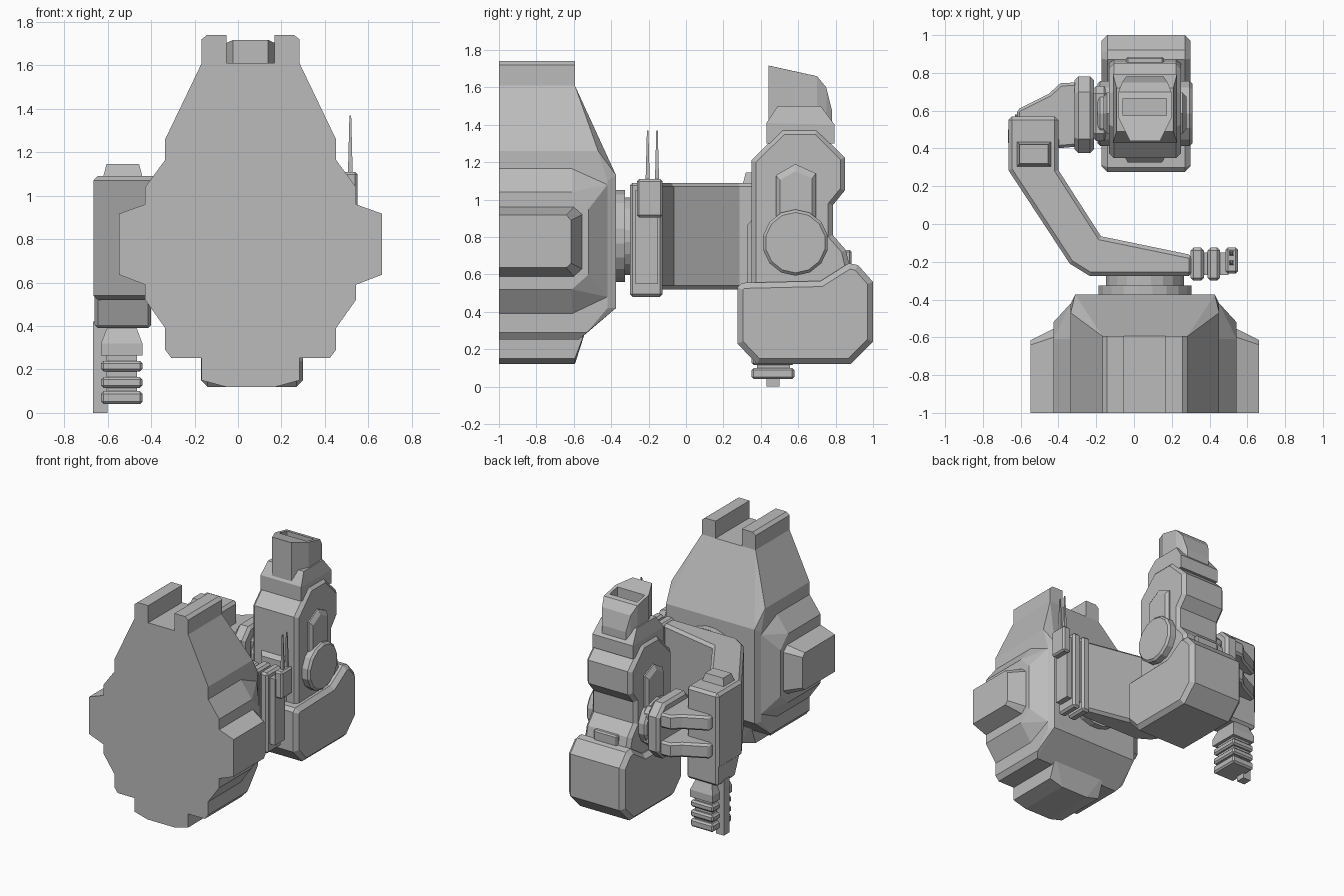
import bpy, bmesh, math
from mathutils import Vector

if "Cube" in bpy.data.objects:
    bpy.data.objects.remove(bpy.data.objects["Cube"], do_unlink=True)

grey = bpy.data.materials.new("plain grey")
grey.use_nodes = True
grey.diffuse_color = (0.5, 0.5, 0.5, 1)
grey.node_tree.nodes["Principled BSDF"].inputs["Base Color"].default_value = (0.5, 0.5, 0.5, 1)

CX = 0.058   # shared centre line of shield and head


def finish(name, bm, bevel=0, limit=60):
    bmesh.ops.recalc_face_normals(bm, faces=bm.faces)
    mesh = bpy.data.meshes.new(name)
    bm.to_mesh(mesh)
    bm.free()
    mesh.materials.append(grey)
    ob = bpy.data.objects.new(name, mesh)
    bpy.context.collection.objects.link(ob)
    if bevel:
        mod = ob.modifiers.new("chamfer", 'BEVEL')
        mod.width = bevel
        mod.segments = 1
        mod.limit_method = 'ANGLE'
        mod.angle_limit = math.radians(limit)
    return ob


def hull(name, pts, bevel=0):
    """Convex solid around the given points."""
    bm = bmesh.new()
    for p in pts:
        bm.verts.new(p)
    res = bmesh.ops.convex_hull(bm, input=bm.verts[:])
    loose = {g for g in res["geom_interior"] if isinstance(g, bmesh.types.BMVert)}
    bmesh.ops.delete(bm, geom=list(loose), context='VERTS')
    bmesh.ops.dissolve_limit(bm, angle_limit=0.03, verts=bm.verts[:], edges=bm.edges[:])
    return finish(name, bm, bevel, 25)


def both(pts):
    """Mirror (half width, y, z) points about the centre line."""
    return [(CX + s * h, y, z) for h, y, z in pts for s in (-1, 1)]


def prism(name, profile, axis, lo, hi, bevel=0):
    """Extrude a 2D profile along an axis."""
    def place(p, t):
        return {'x': (t, *p), 'y': (p[0], t, p[1]), 'z': (*p, t)}[axis]
    bm = bmesh.new()
    ends = [[bm.verts.new(place(p, t)) for p in profile] for t in (lo, hi)]
    for ring in ends:
        bm.faces.new(ring)
    n = len(profile)
    for i in range(n):
        j = (i + 1) % n
        bm.faces.new((ends[0][i], ends[0][j], ends[1][j], ends[1][i]))
    return finish(name, bm, bevel)


def box(name, x, y, z, bevel=0):
    return prism(name, [(x[0], y[0]), (x[1], y[0]), (x[1], y[1]), (x[0], y[1])], 'z', *z, bevel)


def disc(name, centre, r, axis, lo, hi, sides, bevel=0):
    ring = [(centre[0] + r * math.cos(math.tau * (i + .5) / sides),
             centre[1] + r * math.sin(math.tau * (i + .5) / sides)) for i in range(sides)]
    return prism(name, ring, axis, lo, hi, bevel)


# Shield: tapered core, stepped sides, horns and lower tab
hull("shield_core", both([
    (.225, -1, 1.61), (.393, -1, 1.26), (.393, -1, .29), (.365, -1, .253),
    (.225, -.594, 1.61), (.393, -.47, 1.26), (.393, -.42, 1.1), (.37, -.374, 1.13),
    (.37, -.374, .42), (.393, -.42, .42), (.393, -.53, .29), (.365, -.57, .253)]))
hull("shield_tab", both([
    (.225, -1, .32), (.225, -1, .15), (.115, -1, .12),
    (.225, -.53, .32), (.225, -.594, .15), (.115, -.594, .12)]))
for s, side in ((-1, "right"), (1, "left")):
    prism(f"shield_horn_{side}", [(CX + s * h, z) for h, z in (
        (.11, 1.58), (.225, 1.58), (.225, 1.72), (.2, 1.74), (.11, 1.74))], 'y', -1, -.594)
    hull(f"shield_step_{side}", [(CX + s * h, y, z) for h, y, a, b in (
        (.3, -1, .39, 1.165), (.393, -1, .39, 1.165), (.393, -.61, .39, 1.165),
        (.3, -.61, .39, 1.165), (.393, -.42, .48, 1.08), (.3, -.42, .48, 1.08),
        (.485, -1, .52, 1.04), (.485, -.61, .52, 1.04), (.485, -.52, .6, .95))
        for z in (a, b)])
    hull(f"shield_pod_{side}", [(CX + s * h, y, z) for h, y, a, b in (
        (.45, -1, .59, .96), (.485, -1, .59, .96), (.485, -.6, .59, .96),
        (.485, -.555, .63, .92), (.45, -.555, .63, .92),
        (.605, -1, .636, .917), (.605, -.64, .636, .917), (.605, -.615, .66, .89))
        for z in (a, b)])

# Pivot rings between shield and arm
disc("pivot_ring_large", (CX, .805), .25, 'y', -.4, -.325, 20)
disc("pivot_ring_small", (CX, .805), .21, 'y', -.33, -.26, 20)

# Bent arm and its rear post
prism("arm", [(-.665, .57), (-.665, .285), (-.34, -.21), (-.235, -.275), (.31, -.275),
              (.31, -.165), (-.175, -.065), (-.4, .285), (-.4, .57)], 'z', .52, 1.09, .02)
prism("post_lower", [(.29, .6), (.29, .535), (.35, .39), (.55, .39), (.57, .41), (.57, .6)],
      'x', -.66, -.4, .015)
hull("post_cap", [(x, y, z) for z, e in ((1.07, 0), (1.145, .02))
                  for x in (-.625 + e, -.435 - e) for y in (.3 + e, .44 - e)])

# Ribbed grip with side strip
hull("grip_top", [(x, y, z) for z, e in ((.4, .03), (.32, 0), (.265, 0))
                  for x in (-.63 + e, -.44 - e) for y in (.35 + e, .58 - e)])
box("grip_core", (-.605, -.465), (.38, .555), (.05, .3))
for i, (lo, hi) in enumerate(((.04, .1), (.115, .165), (.19, .24))):
    box(f"grip_rib_{i + 1}", (-.63, -.44), (.35, .58), (lo, hi), .012)
box("grip_strip", (-.667, -.6), (.43, .5), (0, .42))

# Clamp plates, radio box and aerials at the arm tip
box("clamp_plate_inner", (.3, .37), (-.3, -.125), (.48, 1.09), .015)
box("clamp_plate_outer", (.39, .455), (-.3, -.125), (.48, 1.09), .015)
box("clamp_spacer", (.36, .5), (-.27, -.15), (.55, 1.05))
box("radio_box", (.485, .55), (-.262, -.125), (.905, 1.11), .012)
for i, y in enumerate((-.205, -.155)):
    hull(f"aerial_{i + 1}", [(.517 + sx * r, y + sy * r, z) for z, r in ((1.1, .011), (1.37, .004))
                             for sx in (-1, 1) for sy in (-1, 1)])

# Head: drum, upper body, neck and slotted top
HX = .064
prism("head_drum", [(.275, .53), (.3, .555), (.72, .565), (.87, .66), (.92, .65), (1, .56),
                    (1, .24), (.88, .12), (.38, .12), (.275, .23)],
      'x', HX - .235, HX + .235, .03)
prism("head_body", [(.35, .5), (.35, 1.21), (.515, 1.374), (.7, 1.374), (.85, 1.225), (.85, 1.05),
                    (.785, .97), (.785, .81), (.855, .73), (.885, .6), (.8, .5)],
      'x', CX - .19, CX + .19, .025)
hull("head_chin", both([(.11, .36, .9), (.09, .325, .86), (.11, .36, .54), (.09, .325, .54),
                        (.11, .4, .9), (.11, .4, .54)]))
box("rear_latch", (CX - .1, CX + .1), (.8, .885), (.63, .73), .01)
hull("head_neck", both([(.17, .43, 1.3), (.17, .43, 1.41), (.15, .49, 1.5), (.15, .72, 1.5),
                        (.17, .795, 1.4), (.17, .795, 1.3)]))
top = hull("head_top", both([(h, y, z) for h, y, t in (
    (.08, .44, 1.717), (.14, .56, 1.69), (.14, .7, 1.66), (.12, .75, 1.6), (.1, .78, 1.48))
    for z in (1.38, t)]))
cutter = box("slot_cutter", (CX - .115, CX + .115), (.575, .665), (1.58, 1.8))
cutter.hide_render = True
cutter.hide_viewport = True
cutter.display_type = 'WIRE'
cut = top.modifiers.new("slot", 'BOOLEAN')
cut.operation = 'DIFFERENCE'
cut.object = cutter

# Side discs and raised panels on the head
for s, side in ((-1, "right"), (1, "left")):
    disc(f"side_disc_{side}", (.585, .77), .177, 'x',
         *sorted((CX + s * .17, CX + s * .252)), 14, .015)
    panel = [(.48, .85), (.48, 1.13), (.585, 1.19), (.695, 1.14), (.695, .85)]
    hull(f"side_panel_{side}", [(CX + s * h, .587 + (y - .587) * k, 1 + (z - 1) * k)
                                for h, k in ((.17, 1), (.2, 1), (.22, .8)) for y, z in panel])

# Joint plate and twin prongs linking post to head
box("joint_hub", (-.24, -.12), (.44, .73), (.62, .92), .04)
prism("joint_plate", [(.375, .64), (.45, .56), (.7, .56), (.78, .64), (.78, .9),
                      (.7, .98), (.45, .98), (.375, .9)], 'x', -.315, -.212, .02)
for i, z in enumerate((.66, .87)):
    prism(f"prong_{i + 1}", [(-.62, .54), (-.62, .605), (-.45, .69), (-.39, .745), (-.3, .75),
                             (-.3, .41), (-.41, .4), (-.42, .54)], 'z', z - .055, z + .055, .015)
